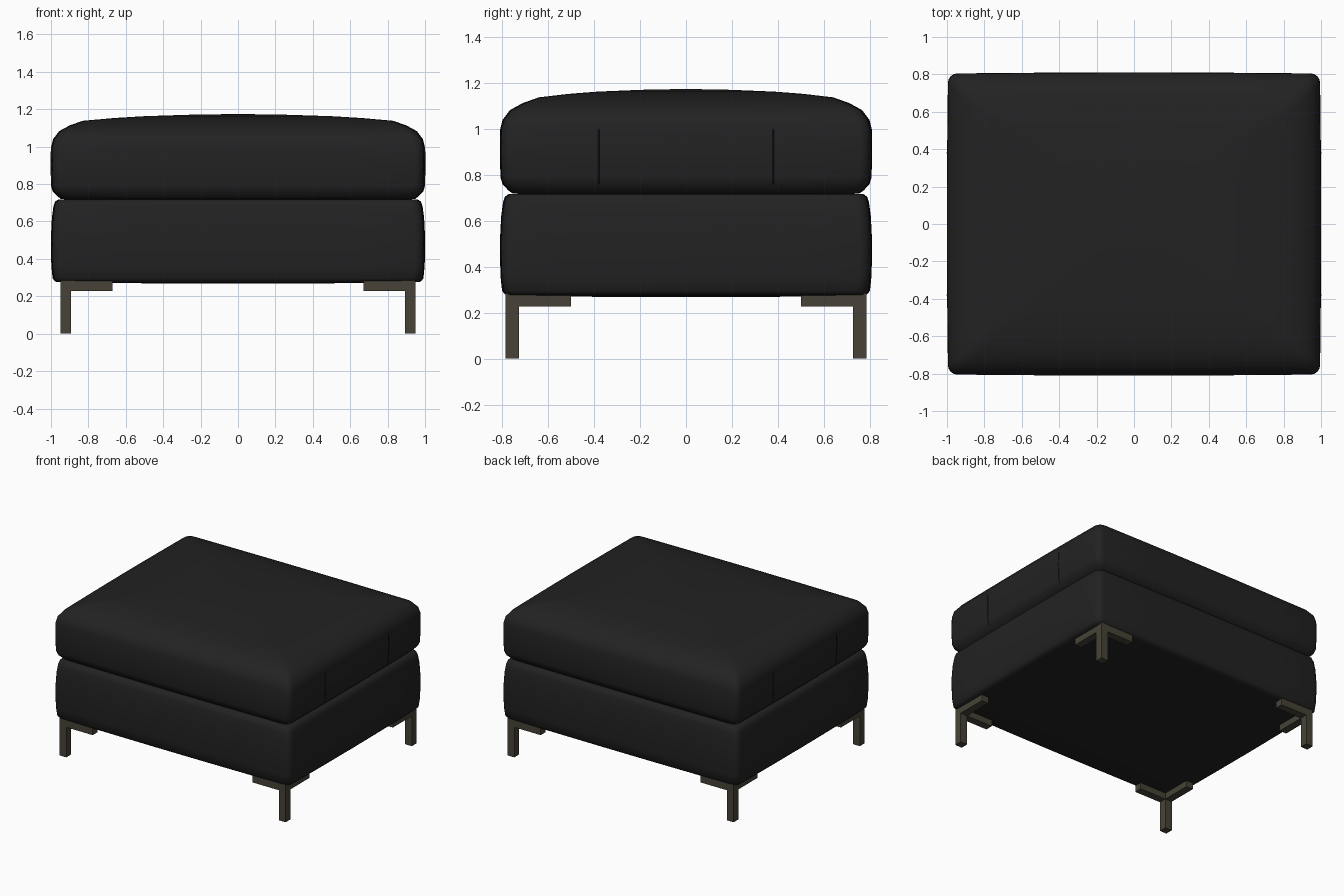
import bpy, bmesh, math
from mathutils import Vector

old = bpy.data.objects.get("Cube")
if old:
    bpy.data.objects.remove(old, do_unlink=True)


def material(name, rgb, roughness):
    mat = bpy.data.materials.new(name)
    mat.use_nodes = True
    mat.diffuse_color = (*rgb, 1)
    bsdf = mat.node_tree.nodes["Principled BSDF"]
    bsdf.inputs["Base Color"].default_value = (*rgb, 1)
    bsdf.inputs["Roughness"].default_value = roughness
    return mat


FABRIC = material("charcoal_fabric", (0.016, 0.016, 0.016), 0.8)
METAL = material("bronze_metal", (0.063, 0.055, 0.038), 0.5)
HALF = Vector((0.995, 0.805))


def finish(name, bm, mat, smooth=None):
    bmesh.ops.recalc_face_normals(bm, faces=bm.faces)
    mesh = bpy.data.meshes.new(name)
    bm.to_mesh(mesh)
    bm.free()
    obj = bpy.data.objects.new(name, mesh)
    bpy.context.collection.objects.link(obj)
    mesh.materials.append(mat)
    if smooth:
        bpy.ops.object.select_all(action="DESELECT")
        obj.select_set(True)
        bpy.context.view_layer.objects.active = obj
        bpy.ops.object.shade_smooth_by_angle(angle=math.radians(smooth))
    return obj


def outline(inset, radius=0.05, corner=4, side=6):
    """Rounded rectangle with subdivided, slightly bulging sides."""
    hx, hy = HALF.x - inset, HALF.y - inset
    radius = min(radius, hy * 0.4)
    arcs = []
    for k, (sx, sy) in enumerate(((1, 1), (-1, 1), (-1, -1), (1, -1))):
        centre = Vector((sx * (hx - radius), sy * (hy - radius)))
        angles = [math.pi / 2 * (k + i / corner) for i in range(corner + 1)]
        arcs.append([centre + radius * Vector((math.cos(a), math.sin(a))) for a in angles])
    points = []
    for k, arc in enumerate(arcs):
        points += arc
        a, b = arc[-1], arcs[(k + 1) % 4][0]
        out = Vector((b.y - a.y, a.x - b.x)).normalized()
        for i in range(1, side):
            t = i / side
            points.append(a.lerp(b, t) + out * 0.006 * math.sin(math.pi * t))
    return points


def upholstery(name, profile):
    """Loft outlines through (inset, scale, height) rows and close both ends."""
    bm = bmesh.new()
    rings = []
    for inset, scale, z in profile:
        rings.append([bm.verts.new((p.x * scale, p.y * scale, z)) for p in outline(inset)])
    for low, high in zip(rings, rings[1:]):
        for i in range(len(low)):
            j = (i + 1) % len(low)
            bm.faces.new((low[i], low[j], high[j], high[i]))
    bm.faces.new(rings[0])
    bm.faces.new(rings[-1])
    return finish(name, bm, FABRIC, 50)


# Upholstered base and crowned cushion
upholstery("base", [
    (0.06, 0.4, 0.268), (0.06, 1, 0.275), (0.025, 1, 0.278), (0.01, 1, 0.295),
    (0.003, 1, 0.36), (0, 1, 0.5), (0.006, 1, 0.62), (0.014, 1, 0.68),
    (0.022, 1, 0.705), (0.04, 1, 0.718), (0.08, 1, 0.718), (0.08, 0.5, 0.705)])
upholstery("cushion", [
    (0.08, 0.5, 0.705), (0.08, 1, 0.718), (0.055, 1, 0.72), (0.037, 1, 0.733),
    (0.012, 1, 0.76), (0.003, 1, 0.79), (0, 1, 0.9), (0.002, 1, 1.0),
    (0.012, 1, 1.04), (0.045, 1, 1.083), (0.1, 1, 1.113), (0.17, 1, 1.138),
    (0.17, 0.8, 1.153), (0.17, 0.6, 1.163), (0.17, 0.3, 1.171), (0.17, 0.05, 1.174)])


def box(bm, low, high):
    verts = bmesh.ops.create_cube(bm, size=1)["verts"]
    low, high = Vector(low), Vector(high)
    for v in verts:
        v.co = (low + high) / 2 + v.co * (high - low)


# Corner legs, each a post with two mounting arms
for side, sx in (("left", 1), ("right", -1)):
    for end, sy in (("front", -1), ("back", 1)):
        bm = bmesh.new()
        box(bm, (0.892, 0.727, 0), (0.95, 0.785, 0.285))
        box(bm, (0.67, 0.727, 0.228), (0.892, 0.785, 0.285))
        box(bm, (0.892, 0.5, 0.228), (0.95, 0.727, 0.285))
        for v in bm.verts:
            v.co.x *= sx
            v.co.y *= sy
        finish(f"{end}_{side}_leg", bm, METAL)


def seam(name, points):
    curve = bpy.data.curves.new(name, "CURVE")
    curve.dimensions = "3D"
    curve.bevel_depth = 0.003
    curve.bevel_resolution = 1
    spline = curve.splines.new("POLY")
    spline.points.add(len(points) - 1)
    for p, co in zip(spline.points, points):
        p.co = (*co, 1)
    obj = bpy.data.objects.new(name, curve)
    bpy.context.collection.objects.link(obj)
    curve.materials.append(FABRIC)


# Side panel seams on the cushion
for side, sx in (("left", 1), ("right", -1)):
    for end, sy in (("front", -1), ("back", 1)):
        seam(f"{side}_{end}_panel_seam", [
            (sx * x, sy * 0.38, z) for x, z in ((0.988, 0.76), (0.997, 0.79), (1.0, 0.9), (0.998, 1.0))])
